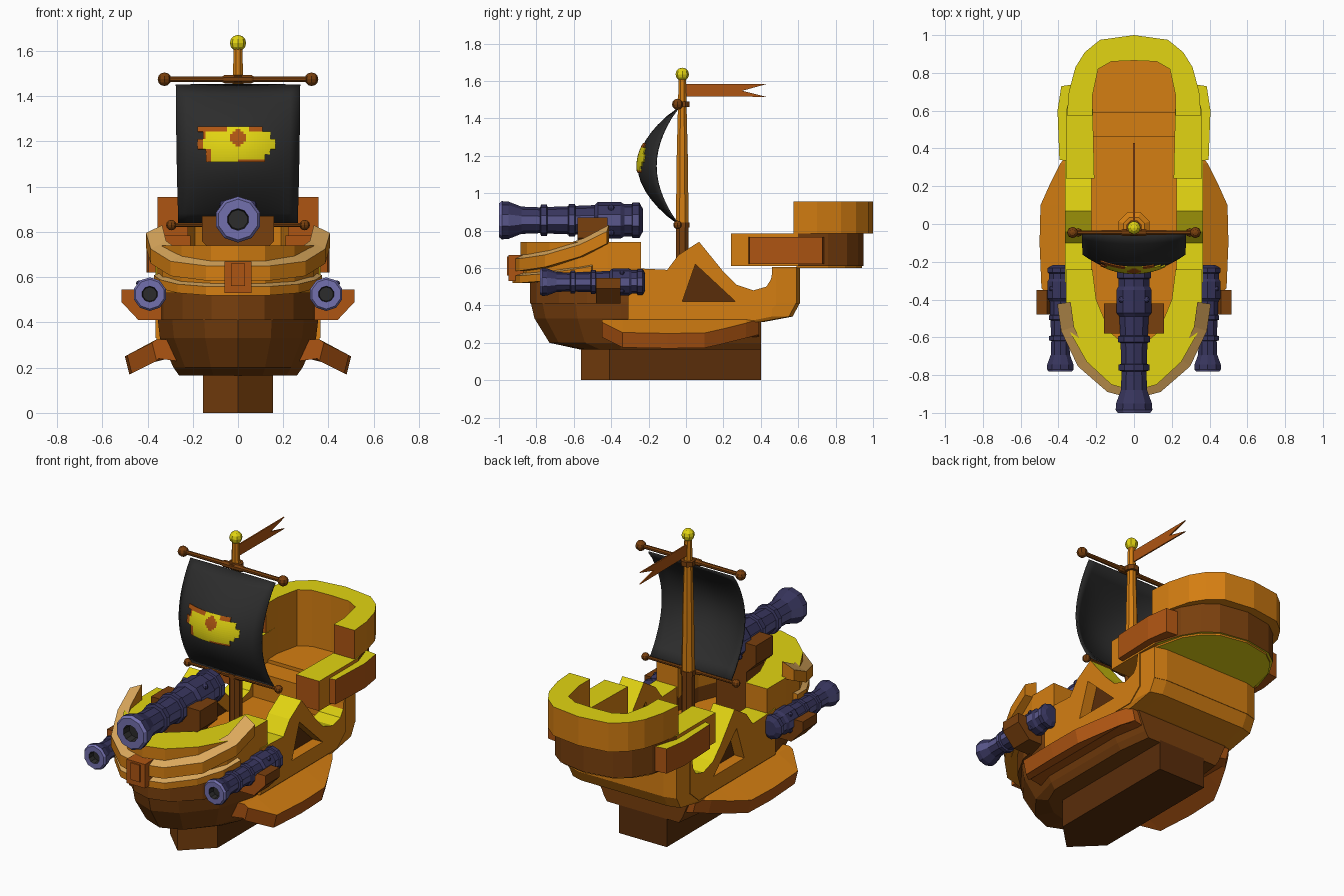
import bpy, bmesh, math
from mathutils import Vector

if "Cube" in bpy.data.objects:
    bpy.data.objects.remove(bpy.data.objects["Cube"])

def mat(name, r, g, b):
    m = bpy.data.materials.new(name)
    m.diffuse_color = (r, g, b, 1)
    m.use_nodes = True
    m.node_tree.nodes["Principled BSDF"].inputs["Base Color"].default_value = m.diffuse_color
    return m

YELLOW = mat("yellow", 0.76, 0.66, 0.006)
ORANGE = mat("orange", 0.66, 0.21, 0.006)
RUST = mat("rust", 0.42, 0.09, 0.006)
HULL = mat("hull_brown", 0.19, 0.05, 0.004)
BROWN = mat("dark_brown", 0.1, 0.026, 0.003)
TAN = mat("tan", 0.72, 0.4, 0.11)
NAVY = mat("navy", 0.038, 0.035, 0.108)
STEEL = mat("steel_blue", 0.1, 0.095, 0.26)
LILAC = mat("lilac", 0.17, 0.16, 0.42)
BLACK = mat("black", 0.025, 0.025, 0.025)

def make(name, bm, mats, rule=None, mirror=False, smooth=False):
    bmesh.ops.recalc_face_normals(bm, faces=bm.faces[:])
    for f in bm.faces:
        f.smooth = smooth
        if rule:
            f.material_index = rule(f.normal, f.calc_center_median())
    me = bpy.data.meshes.new(name)
    bm.to_mesh(me)
    bm.free()
    for m in mats:
        me.materials.append(m)
    ob = bpy.data.objects.new(name, me)
    bpy.context.collection.objects.link(ob)
    if mirror:
        ob.modifiers.new("mirror", 'MIRROR')
    return ob

def prism(name, loops, axis, a, b, mats, rule=None, mirror=False):
    """Fill 2D loops (later loops are holes) and extrude from a to b along axis."""
    put = {'x': lambda p, t: (t, p[0], p[1]), 'y': lambda p, t: (p[0], t, p[1]),
           'z': lambda p, t: (p[0], p[1], t)}[axis]
    bm = bmesh.new()
    top, rims = {}, []
    for lp in loops:
        vs = [bm.verts.new(put(p, a)) for p in lp]
        rims += [bm.edges.new((vs[i - 1], vs[i])) for i in range(len(vs))]
    pairs = [tuple(e.verts) for e in rims]
    bmesh.ops.triangle_fill(bm, use_beauty=True, edges=rims)
    base = bm.faces[:]
    i = 'xyz'.index(axis)
    for v in bm.verts[:]:
        co = v.co.copy()
        co[i] = b
        top[v] = bm.verts.new(co)
    for f in base:
        bm.faces.new([top[v] for v in f.verts])
    for u, v in pairs:
        bm.faces.new((u, v, top[v], top[u]))
    return make(name, bm, mats, rule, mirror)

def loft(name, rings, mats, rule=None, mirror=False, smooth=False):
    bm = bmesh.new()
    R = [[bm.verts.new(p) for p in r] for r in rings]
    n = len(R[0])
    for s, t in zip(R, R[1:]):
        for i in range(n):
            bm.faces.new((s[i - 1], s[i], t[i], t[i - 1]))
    bm.faces.new(R[0])
    bm.faces.new(R[-1])
    return make(name, bm, mats, rule, mirror, smooth)

def full(half):
    """Mirror a half outline that ends near x = 0."""
    return half + [(-x, y) for x, y in reversed(half) if x > 0]

def band(outer, inner):
    return full(outer) + full(inner)[::-1]

def lathe(name, prof, axis, c, n, mats, rule=None):
    rings = []
    for t, r in prof:
        ring = []
        for k in range(n):
            w = 2 * math.pi * (k + 0.5) / n
            u, v = r * math.cos(w), r * math.sin(w)
            ring.append(Vector(c) + Vector({'x': (t, u, v), 'y': (u, t, v), 'z': (u, v, t)}[axis]))
        rings.append(ring)
    return loft(name, rings, mats, rule)

def ball(name, c, r, m):
    bm = bmesh.new()
    bmesh.ops.create_uvsphere(bm, u_segments=8, v_segments=6, radius=r)
    bmesh.ops.translate(bm, verts=bm.verts[:], vec=c)
    make(name, bm, [m])

topped = lambda n, c: 1 if n.z > 0.25 else 0

# Pointed keel and brown lower hull
prism("keel", [full([(0.155, 0.4), (0.155, -0.41), (0, -0.562)])], 'z', 0, 0.18, [BROWN, HULL],
      lambda n, c: 1 if n.y < -0.3 else 0)

def hull_ring(w, yf, yb, z):
    h = [(0.9 * w, yb), (w, yb - 0.2), (w, -0.35)]
    h += [(a * w, -0.35 + t * (yf + 0.35)) for a, t in ((0.82, 0.5), (0.42, 0.87), (0, 1))]
    return [(x, y, z) for x, y in full(h)]

loft("lower_hull", [hull_ring(0.26, -0.57, 0.4, 0.165), hull_ring(0.285, -0.73, 0.4, 0.2),
     hull_ring(0.345, -0.81, 0.4, 0.33), hull_ring(0.355, -0.83, 0.4, 0.415)], [HULL, ORANGE],
     lambda n, c: 1 if n.z > 0.9 else 0)

# Orange upper hull, deck, transom and side walls with triangular recesses
def stern_ring(yb, z):
    h = [(0.36, -0.31), (0.36, min(0.46, yb - 0.1)), (0.35, yb - 0.02), (0.28, yb), (0, yb)]
    return [(x, y, z) for x, y in full(h)]

loft("upper_hull", [stern_ring(0.41, 0.31), stern_ring(0.57, 0.34), stern_ring(0.61, 0.415)], [ORANGE])
prism("deck", [full([(0.235, 0.5), (0.235, -0.3), (0.22, -0.5), (0.1, -0.7), (0, -0.74)])], 'z', 0.4, 0.455, [ORANGE])
prism("transom", [full([(0.36, 0.46), (0.35, 0.59), (0.28, 0.61), (0, 0.61)])], 'z', 0.41, 0.605, [ORANGE])
wall = [(-0.31, 0.33), (-0.31, 0.6), (-0.1, 0.59), (-0.04, 0.67), (0.07, 0.74), (0.2, 0.58), (0.27, 0.51),
        (0.36, 0.48), (0.43, 0.5), (0.455, 0.54), (0.465, 0.605), (0.48, 0.605), (0.48, 0.4), (0.4, 0.33)]
tri = [(-0.02, 0.42), (0.05, 0.62), (0.265, 0.42)]
prism("side_wall", [wall, tri], 'x', 0.225, 0.365, [ORANGE, YELLOW],
      lambda n, c: 1 if n.z > 0.25 and c.z > 0.45 else 0, True)
prism("wall_recess", [tri], 'x', 0.24, 0.3, [BROWN], None, True)

# Bow bulwark
bow_out = [(0.36, -0.24), (0.36, -0.42), (0.335, -0.58), (0.25, -0.73), (0.12, -0.85), (0, -0.885)]
bow_in = [(0.22, -0.24), (0.2, -0.4), (0.13, -0.57), (0, -0.68)]
shrink = lambda pts, s, d: [(x * s, y + d) for x, y in pts]
prism("bow_base", [band(shrink(bow_out, 0.985, 0.05), bow_in)], 'z', 0.41, 0.54, [HULL])
prism("bow_bulwark", [band(bow_out, bow_in)], 'z', 0.53, 0.74, [ORANGE, YELLOW], topped)

# Swept bow rails with tan upper slopes
def rail(name, half, h, d):
    path = [Vector(p) for p in half] + [Vector((-x, y, z)) for x, y, z in reversed(half[:-1])]
    rings = []
    for i, p in enumerate(path):
        t = path[min(i + 1, len(path) - 1)] - path[max(i - 1, 0)]
        o = Vector((-t.y, t.x, 0)).normalized()
        o = o if o.dot(Vector((p.x, p.y + 0.3, 0))) > 0 else -o
        rings.append([p - o * d + Vector((0, 0, h)), p + o * 0.022 + Vector((0, 0, h * 0.3)),
                      p + o * 0.022 - Vector((0, 0, h)), p - o * d - Vector((0, 0, h))])
    loft(name, rings, [ORANGE, TAN], topped)

rail("upper_bow_rail", [(0.385, -0.42, 0.78), (0.365, -0.56, 0.71), (0.28, -0.74, 0.655),
                        (0.13, -0.87, 0.635), (0, -0.905, 0.635)], 0.05, 0.05)
rail("lower_bow_rail", [(0.35, -0.5, 0.6), (0.325, -0.62, 0.58), (0.25, -0.75, 0.56),
                        (0.13, -0.87, 0.55), (0, -0.905, 0.55)], 0.03, 0.045)
prism("bow_plate", [[(-0.06, 0.53), (0.06, 0.53), (0.06, 0.67), (-0.06, 0.67)]], 'y', -0.95, -0.87, [RUST])
prism("bow_plate_panel", [[(-0.03, 0.56), (0.03, 0.56), (0.03, 0.66), (-0.03, 0.66)]], 'y', -0.957, -0.94, [RUST])

# Drooping side fins
fin = []
for y, xo in ((-0.45, 0.38), (-0.34, 0.49), (-0.1, 0.5), (0.1, 0.495), (0.2, 0.45), (0.32, 0.39), (0.39, 0.34)):
    xm = min(0.36, xo - 0.02)
    zt = 0.325 - max(0, xo - 0.35) * 0.5
    fin.append([(0.2, y, 0.32), (xm, y, 0.325), (xo, y, zt), (xo - 0.02, y, zt - 0.08),
                (xm - 0.01, y, 0.24), (0.2, y, 0.22)])
loft("side_fin", fin, [RUST, ORANGE], topped, True)

# Stern castle: lower ring, floor, side boxes, upper ring
low_out = [(0.36, 0.24), (0.36, 0.6), (0.31, 0.76), (0.25, 0.86), (0.17, 0.92), (0, 0.95)]
low_in = [(0.21, 0.24), (0.22, 0.68), (0.19, 0.82), (0.12, 0.86), (0, 0.865)]
up_out = [(0.355, 0.575), (0.345, 0.7), (0.31, 0.83), (0.26, 0.91), (0.18, 0.975), (0, 1.0)]
up_in = [(0.22, 0.575)] + low_in[1:]

def castle(n, c):
    if n.z > 0.25 or (n.z < -0.5 and c.y > 0.6):
        return 1
    if n.y < -0.95 and c.y < 0.6:
        return 3
    return 2 if c.y > 0.66 and n.dot(Vector((c.x, c.y - 0.6, 0))) > 0 else 0

prism("stern_lower_wall", [band(low_out, low_in)], 'z', 0.61, 0.785, [ORANGE, YELLOW, HULL, RUST], castle)
prism("stern_floor", [full([(0.34, 0.59), (0.3, 0.76), (0.24, 0.85), (0.16, 0.91), (0, 0.94)])],
      'z', 0.6, 0.625, [ORANGE, YELLOW], lambda n, c: 1 if n.z < -0.5 else 0)
prism("stern_upper_wall", [band(up_out, up_in)], 'z', 0.785, 0.955, [ORANGE, YELLOW, RUST],
      lambda n, c: 1 if n.z > 0.25 else 2 if n.y < -0.95 and c.y < 0.6 else 0)
prism("stern_side_box", [[(0.33, 0.33), (0.395, 0.34), (0.405, 0.6), (0.385, 0.73), (0.31, 0.74)]],
      'z', 0.62, 0.765, [RUST, YELLOW], topped, True)

# Cannons
CAN = [(0, 0.09), (0.015, 0.102), (0.05, 0.1), (0.12, 0.073), (0.22, 0.069), (0.225, 0.085), (0.255, 0.085),
       (0.26, 0.071), (0.37, 0.075), (0.375, 0.088), (0.405, 0.088), (0.41, 0.077), (0.51, 0.081), (0.53, 0.098),
       (0.65, 0.098), (0.67, 0.086), (0.71, 0.086), (0.715, 0.096), (0.75, 0.096), (0.77, 0.06)]

def cannon(name, x, z, y0, s):
    prof = [(0.05 * s, 0.043 * s), (0, 0.048 * s)] + [(t * s, r * s) for t, r in CAN]
    def rule(n, c):
        if math.hypot(c.x - x, c.z - z) < 0.047 * s and c.y < y0 + 0.1 * s:
            return 2
        if n.y < -0.3 and c.y < y0 + 0.02 * s:
            return 1
        return 3 if abs(n.x) > 0.9 else 0
    lathe(name, prof, 'y', (x, y0, z), 10, [NAVY, LILAC, BLACK, STEEL], rule)
    for i in range(4):
        w = math.pi * (0.25 + 0.5 * i)
        ball(name + "_stud", (x + 0.092 * s * math.cos(w), y0 + 0.6 * s, z + 0.092 * s * math.sin(w)), 0.018 * s, NAVY)

cannon("bow_cannon", 0, 0.855, -1.0, 1.0)
for side, x in (("left", -0.39), ("right", 0.39)):
    cannon(side + "_cannon", x, 0.525, -0.78, 0.73)
prism("bow_cannon_cradle", [full([(0.16, 0.87), (0.16, 0.76), (0.1, 0.7), (0.1, 0.45), (0, 0.45)])[::-1]],
      'y', -0.58, -0.42, [HULL])
prism("side_cannon_bracket", [[(0.3, 0.44), (0.34, 0.41), (0.44, 0.41), (0.515, 0.49), (0.515, 0.545),
      (0.46, 0.545), (0.42, 0.48), (0.36, 0.48), (0.3, 0.54)]], 'y', -0.48, -0.35, [HULL, RUST],
      lambda n, c: 1 if n.y < -0.5 else 0, True)

# Mast, yards and flag
MY = -0.02
lathe("mast_foot", [(0.45, 0.09), (0.5, 0.09), (0.52, 0.06)], 'z', (0, MY, 0), 8, [ORANGE])
lathe("lower_mast", [(0.45, 0.038), (0.83, 0.037)], 'z', (0, MY, 0), 8, [HULL])
lathe("upper_mast", [(0.83, 0.037), (1.2, 0.032), (1.61, 0.021)], 'z', (0, MY, 0), 8, [ORANGE])
ball("mast_ball", (0, MY, 1.635), 0.036, YELLOW)
for name, z, w, r in (("upper", 1.475, 0.325, 0.03), ("lower", 0.83, 0.295, 0.023)):
    lathe(name + "_yard", [(-w, r * 0.4), (-0.07, r * 0.45), (-0.06, r * 0.65), (0.06, r * 0.65),
          (0.07, r * 0.45), (w, r * 0.4)], 'x', (0, -0.045, z), 8, [HULL])
    lathe(name + "_mast_collar", [(z - 0.014, 0.042), (z + 0.014, 0.042)], 'z', (0, MY, 0), 8, [HULL])
    for s in (-1, 1):
        ball(name + "_yard_end", (s * w, -0.045, z), r, HULL)
prism("flag", [[(0.0, 1.583), (0.43, 1.583), (0.3, 1.547), (0.43, 1.515), (0.0, 1.517)]], 'x', -0.004, 0.004, [RUST])

# Billowing sail with painted patch
def sail_pt(x, z, off=0):
    v = (z - 0.84) / 0.61
    s = math.sin(math.pi * min(max(v, 0), 1)) ** 0.85
    return (x * (0.96 + 0.04 * v), -0.045 - s * (0.115 + 0.095 * (1 - (x / 0.275) ** 2)) - off, z)

def patch(name, x0, x1, z0, z1, nx, nz, off, mats, keep, smooth):
    bm = bmesh.new()
    X = [x0 + (x1 - x0) * i / nx for i in range(nx + 1)]
    Z = [z0 + (z1 - z0) * j / nz for j in range(nz + 1)]
    g = [[bm.verts.new(sail_pt(x, z, off)) for x in X] for z in Z]
    for j in range(nz):
        for i in range(nx):
            k = keep((X[i] + X[i + 1]) / 2, (Z[j] + Z[j + 1]) / 2)
            if k >= 0:
                f = bm.faces.new((g[j][i], g[j][i + 1], g[j + 1][i + 1], g[j + 1][i]))
                f.material_index = k
    bmesh.ops.delete(bm, geom=[v for v in bm.verts if not v.link_faces], context='VERTS')
    ob = make(name, bm, mats, None, False, smooth)
    m = ob.modifiers.new("thick", 'SOLIDIFY')
    m.thickness, m.offset = 0.008, 0

def badge(x, z):
    if math.hypot(x, z - 1.215) < 0.036:
        return 1
    if z > 1.245:
        return 1 if abs(x) > 0.05 and -0.18 < x < 0.11 else (0 if abs(x) <= 0.05 else -1)
    lo, hi = (-0.16, 0.145) if z > 1.21 else (-0.18, 0.17) if z > 1.17 else (-0.14, 0.15) if z > 1.14 else (-0.14, 0.12)
    if not lo < x < hi:
        return -1
    return 1 if x < lo + 0.02 or z < 1.12 and x > 0 else 0

patch("sail", -0.275, 0.275, 0.84, 1.45, 12, 14, 0, [BLACK], lambda x, z: 0, True)
patch("sail_badge", -0.18, 0.18, 1.11, 1.265, 30, 14, 0.006, [YELLOW, RUST], badge, False)
